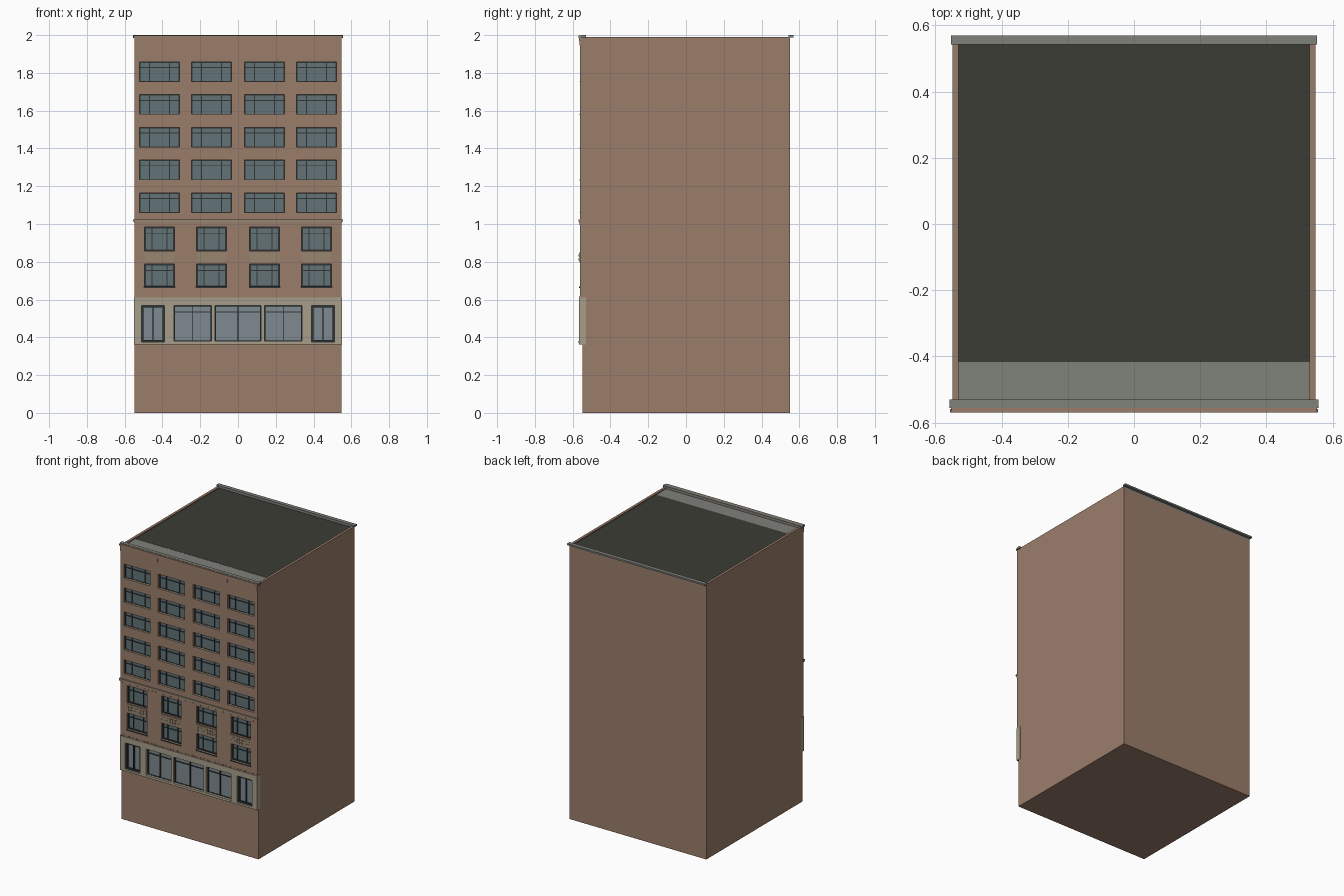
import bpy, bmesh

if "Cube" in bpy.data.objects:
    bpy.data.objects.remove(bpy.data.objects["Cube"])

def material(name, rgb):
    m = bpy.data.materials.new(name)
    m.diffuse_color = [(c / 255) ** 2.2 for c in rgb] + [1]
    m.use_nodes = True
    m.node_tree.nodes["Principled BSDF"].inputs["Base Color"].default_value = m.diffuse_color
    return m

BRICK = material("brick", (154, 125, 107))
STONE = material("stone", (166, 157, 138))
TRIM = material("tan_trim", (150, 132, 112))
GLASS = material("glass", (98, 114, 119))
SHOPGLASS = material("shop_glass", (126, 138, 142))
FRAME = material("dark_frame", (52, 56, 56))
COPING = material("coping_grey", (126, 128, 121))
ROOF = material("roof_dark", (62, 62, 57))

def finish(name, bm, mat):
    bmesh.ops.recalc_face_normals(bm, faces=bm.faces)
    me = bpy.data.meshes.new(name)
    bm.to_mesh(me)
    bm.free()
    me.materials.append(mat)
    ob = bpy.data.objects.new(name, me)
    bpy.context.collection.objects.link(ob)
    return ob

def boxes(name, mat, items):
    """One object from boxes given as (x0, x1, y0, y1, z0, z1)."""
    bm = bmesh.new()
    for x0, x1, y0, y1, z0, z1 in items:
        vs = bmesh.ops.create_cube(bm, size=1)["verts"]
        for v in vs:
            v.co = (x0 + (v.co.x + .5) * (x1 - x0),
                    y0 + (v.co.y + .5) * (y1 - y0),
                    z0 + (v.co.z + .5) * (z1 - z0))
    return finish(name, bm, mat)

def pierced_wall(name, mat, rect, y0, y1, holes):
    """Wall slab with rectangular openings (x0, x1, z0, z1)."""
    x0, x1, z0, z1 = rect
    xs = sorted({x0, x1, *[v for h in holes for v in h[:2]]})
    zs = sorted({z0, z1, *[v for h in holes for v in h[2:]]})
    bm = bmesh.new()
    grid = [[bm.verts.new((x, y0, z)) for z in zs] for x in xs]
    for i in range(len(xs) - 1):
        for j in range(len(zs) - 1):
            cx, cz = (xs[i] + xs[i + 1]) / 2, (zs[j] + zs[j + 1]) / 2
            if not any(a < cx < b and c < cz < d for a, b, c, d in holes):
                bm.faces.new((grid[i][j], grid[i + 1][j], grid[i + 1][j + 1], grid[i][j + 1]))
    bmesh.ops.delete(bm, geom=[v for v in bm.verts if not v.link_faces], context='VERTS')
    r = bmesh.ops.extrude_face_region(bm, geom=bm.faces[:], use_keep_orig=True)
    for v in r["geom"]:
        if isinstance(v, bmesh.types.BMVert):
            v.co.y = y1
    return finish(name, bm, mat)

def frame_bars(h, y0, y1, t, mullions, transom=None):
    """Border, mullions (fractions) and optional transom of a window."""
    x0, x1, z0, z1 = h
    out = [(x0, x0 + t, y0, y1, z0, z1), (x1 - t, x1, y0, y1, z0, z1),
           (x0 + t, x1 - t, y0, y1, z0, z0 + t), (x0 + t, x1 - t, y0, y1, z1 - t, z1)]
    for f in mullions:
        c = x0 + f * (x1 - x0)
        out.append((c - .0025, c + .0025, y0, y1, z0 + t, z1 - t))
    if transom:
        c = z0 + transom * (z1 - z0)
        out.append((x0 + t, x1 - t, y0 + .001, y1, c - .0025, c + .0025))
    return out

def pane(h, y):
    return (h[0], h[1], y, y + .006, h[2], h[3])

def mirrored(spans):
    return list(spans) + [(-b, -a) for a, b in spans]

FY, BY, GY = -.562, -.53, -.542     # facade face, facade back, glass plane

# Main brick block and side parapets
boxes("building_body", BRICK, [(-.548, .548, -.548, .55, 0, .362),
                               (-.548, .548, BY, .55, .362, 1.975)])
boxes("side_parapets", BRICK, [(a, b, BY, .55, 1.975, 1.99)
                               for a, b in mirrored([(.53, .548)])])

# Openings
upper = [(a, b, 1.058 + .1732 * i, 1.165 + .1732 * i)
         for i in range(5) for a, b in mirrored([(-.521, -.31), (-.246, -.034)])]
mid_cols = mirrored([(-.495, -.336), (-.22, -.061)])
middle = [(a, b, c, d) for a, b in mid_cols for c, d in ((.668, .787), (.857, .984))]
shops = [(a, b, .376, .568) for a, b in mirrored([(-.339, -.14)]) + [(-.122, .122)]]
doors = [(a, b, .376, .568) for a, b in mirrored([(-.51, -.389)])]

# Brick facade and stone shopfront
pierced_wall("brick_facade", BRICK, (-.548, .548, .61, 1.985), FY, BY, upper + middle)
pierced_wall("stone_shopfront", STONE, (-.55, .55, .362, .61), -.566, BY, shops + doors)

# Glass
boxes("window_glass", GLASS, [pane(h, GY) for h in upper + middle])
boxes("shop_glass", SHOPGLASS, [pane(h, GY) for h in shops + doors])

# Frames
bars = []
for h in upper:
    bars += frame_bars(h, GY - .006, GY + .002, .005, (.25, .75), .72)
for h in middle:
    bars += frame_bars(h, GY - .006, GY + .002, .007, (.25, .75), .72)
boxes("window_frames", FRAME, bars)
bars = []
for h in shops:
    bars += frame_bars(h, GY - .008, GY + .002, .006, (.5,), .82)
for h in doors:
    bars += frame_bars(h, GY - .012, GY + .002, .011, (.5,))
boxes("shop_frames", FRAME, bars)

# Sills and lintels
boxes("upper_sills", TRIM, [(a, b, FY - .001, GY - .006, c, c + .004) for a, b, c, d in upper])
boxes("middle_sills", FRAME, [(a - .004, b + .004, FY - .005, FY + .004, .661, .668)
                              for a, b in mid_cols])
boxes("shop_sills", STONE, [(a, b, -.568, GY - .008, .37, .38) for a, b, c, d in shops])

# Spandrel panels with small raised blocks between the paired windows
boxes("spandrel_panels", TRIM, [(a, b, FY - .003, FY + .004, .795, .852) for a, b in mid_cols])
blocks = []
for a, b in mid_cols:
    for k in range(8):
        for z in (.808, .828):
            x = a + .012 + k * (b - a - .024) / 7
            blocks.append((x - .005, x + .005, FY - .006, FY - .002, z, z + .01))
boxes("spandrel_blocks", TRIM, blocks)

# Middle cornice with dentils, and brick dentils over the stone base
boxes("middle_cornice", TRIM, [(-.551, .551, FY - .005, FY + .004, 1.005, 1.014),
                               (-.555, .555, FY - .008, FY + .004, 1.014, 1.024)])
boxes("cornice_dentils", BRICK, [(-.54 + .03 * i - .007, -.54 + .03 * i + .007,
                                  FY - .003, FY + .002, .996, 1.005) for i in range(37)])
boxes("base_dentils", BRICK, [(-.54 + .03 * i - .007, -.54 + .03 * i + .007,
                               FY - .003, FY + .002, .611, .62) for i in range(37)])

# Stepped brick corbel at the top of the facade
corbel = [(-.548, .548, FY - .004, FY + .002, 1.968, 1.985)]
for x in (-.535, -.278, 0, .278, .535):
    w = .013 if abs(x) > .5 else .03
    corbel += [(x - w, x + w, FY - .003, FY + .002, 1.945, 1.968)]
boxes("facade_corbel", BRICK, corbel)

# Roof surfaces and copings
boxes("front_roof_strip", COPING, [(-.53, .53, BY, -.417, 1.97, 1.981)])
boxes("main_roof", ROOF, [(-.53, .53, -.417, .542, 1.97, 1.982)])
boxes("front_coping", COPING, [(-.557, .557, -.556, BY, 1.985, 2.0)])
boxes("front_coping_lip", BRICK, [(-.553, .553, -.569, -.556, 1.985, 1.998)])
boxes("rear_coping", COPING, [(-.553, .553, .542, .57, 1.988, 2.0),
                              (-.53, .53, .542, .55, 1.975, 1.988)])
